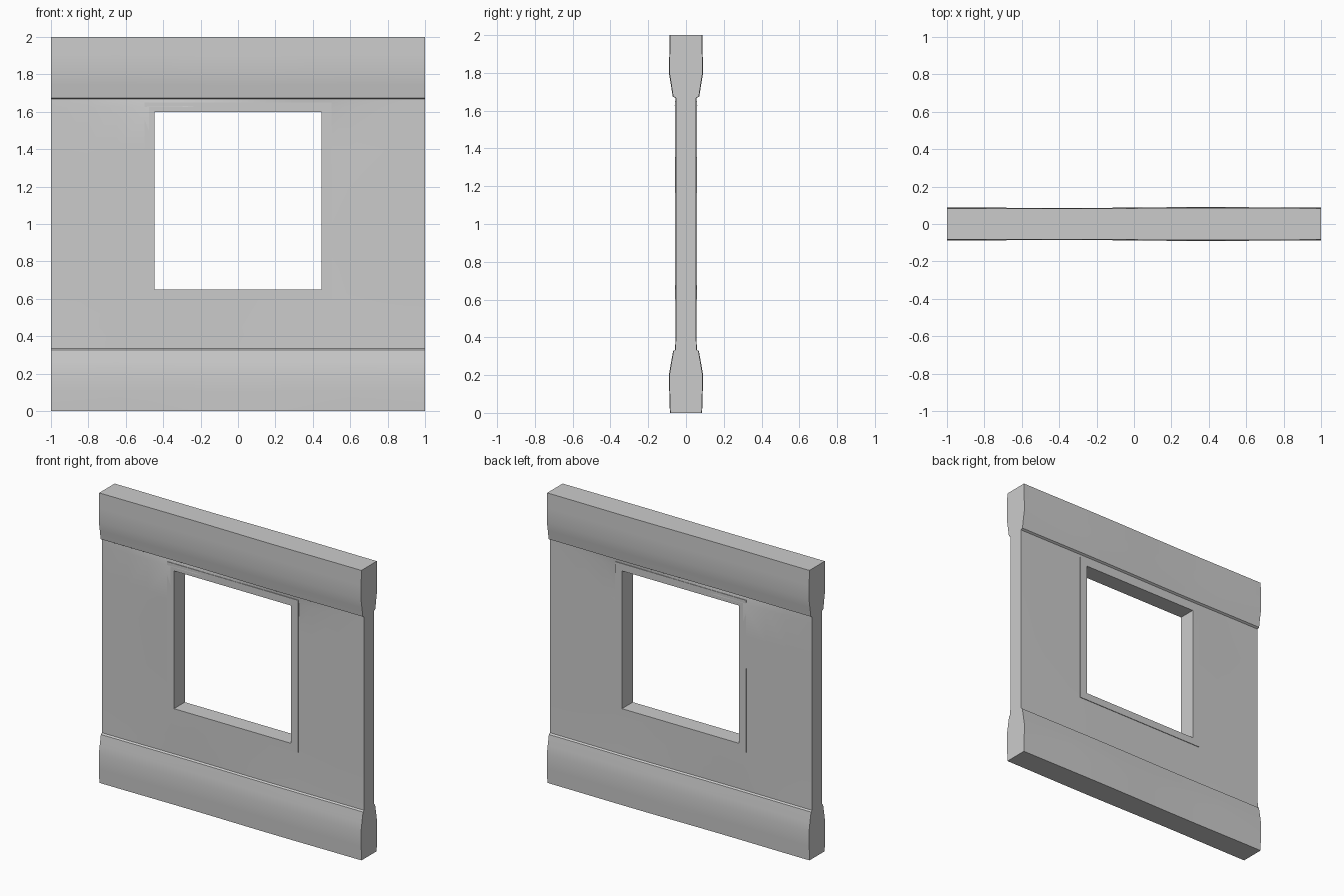
import bpy, bmesh, math

cube = bpy.data.objects.get("Cube")
if cube:
    bpy.data.objects.remove(cube, do_unlink=True)

grey = bpy.data.materials.new("plain grey")
grey.use_nodes = True
COLOUR = (0.6, 0.6, 0.6, 1)
grey.diffuse_color = COLOUR
grey.node_tree.nodes["Principled BSDF"].inputs["Base Color"].default_value = COLOUR


def finish(bm, name):
    bmesh.ops.remove_doubles(bm, verts=bm.verts, dist=1e-5)
    bmesh.ops.recalc_face_normals(bm, faces=bm.faces)
    mesh = bpy.data.meshes.new(name)
    bm.to_mesh(mesh)
    bm.free()
    mesh.materials.append(grey)
    obj = bpy.data.objects.new(name, mesh)
    bpy.context.collection.objects.link(obj)
    bpy.ops.object.select_all(action='DESELECT')
    obj.select_set(True)
    bpy.context.view_layer.objects.active = obj
    bpy.ops.object.shade_smooth_by_angle(angle=math.radians(25))
    return obj


# Half-thickness of the wall at each height: thick bands above and below a thin panel
PROFILE = [(0, .083), (.1, .086), (.2, .088), (.26, .078), (.327, .066), (.335, .055),
           (.45, .053), (.625, .053), (.9, .053), (1.2, .054), (1.4, .054), (1.625, .054),
           (1.667, .054), (1.675, .068), (1.74, .078), (1.8, .088), (1.9, .086), (2, .084)]
COLUMNS = [-1, -.8, -.65, -.475, -.3, -.1, .12, .3, .475, .6, .8, 1]
HOLE_X, HOLE_Z = .475, (.625, 1.625)


def half_depth(x, z, base):
    # Gentle hand-worked unevenness that vanishes at the wall ends
    fade = max(0, 1 - x * x)
    wave = math.sin(3.5 * x)
    if .335 < z < 1.667:
        return base + fade * (.002 - .005 * wave * (z - .6))
    return base + .003 * fade * wave


def in_hole(x, z):
    return abs(x) < HOLE_X and HOLE_Z[0] < z < HOLE_Z[1]


# Wall: front and back skins, closed around the outside
bm = bmesh.new()
grids = {}
for side in (-1, 1):
    grid = [[bm.verts.new((x, side * half_depth(x, z, d), z)) for z, d in PROFILE]
            for x in COLUMNS]
    grids[side] = grid
    for i in range(len(COLUMNS) - 1):
        for j in range(len(PROFILE) - 1):
            mid_x = (COLUMNS[i] + COLUMNS[i + 1]) / 2
            mid_z = (PROFILE[j][0] + PROFILE[j + 1][0]) / 2
            if not in_hole(mid_x, mid_z):
                bm.faces.new((grid[i][j], grid[i + 1][j], grid[i + 1][j + 1], grid[i][j + 1]))
front, back = grids[-1], grids[1]


def bridge(a, b):
    for k in range(len(a) - 1):
        bm.faces.new((a[k], a[k + 1], b[k + 1], b[k]))


for end in (0, -1):
    bridge(front[end], back[end])
    bridge([c[end] for c in front], [c[end] for c in back])
finish(bm, "wall_panel")

# Window frame: square ring running through the wall
bm = bmesh.new()
FRAME_DEPTH = .059


def loop(half_x, low, high, y):
    return [bm.verts.new((x, y, z)) for x, z in
            ((-half_x, low), (half_x, low), (half_x, high), (-half_x, high))]


rings = [loop(.5, .6, 1.65, -FRAME_DEPTH), loop(.5, .6, 1.65, FRAME_DEPTH),
         loop(.447, .65, 1.6, FRAME_DEPTH), loop(.447, .65, 1.6, -FRAME_DEPTH)]
for n, ring in enumerate(rings):
    other = rings[(n + 1) % 4]
    for k in range(4):
        m = (k + 1) % 4
        bm.faces.new((ring[k], ring[m], other[m], other[k]))
finish(bm, "window_frame")
